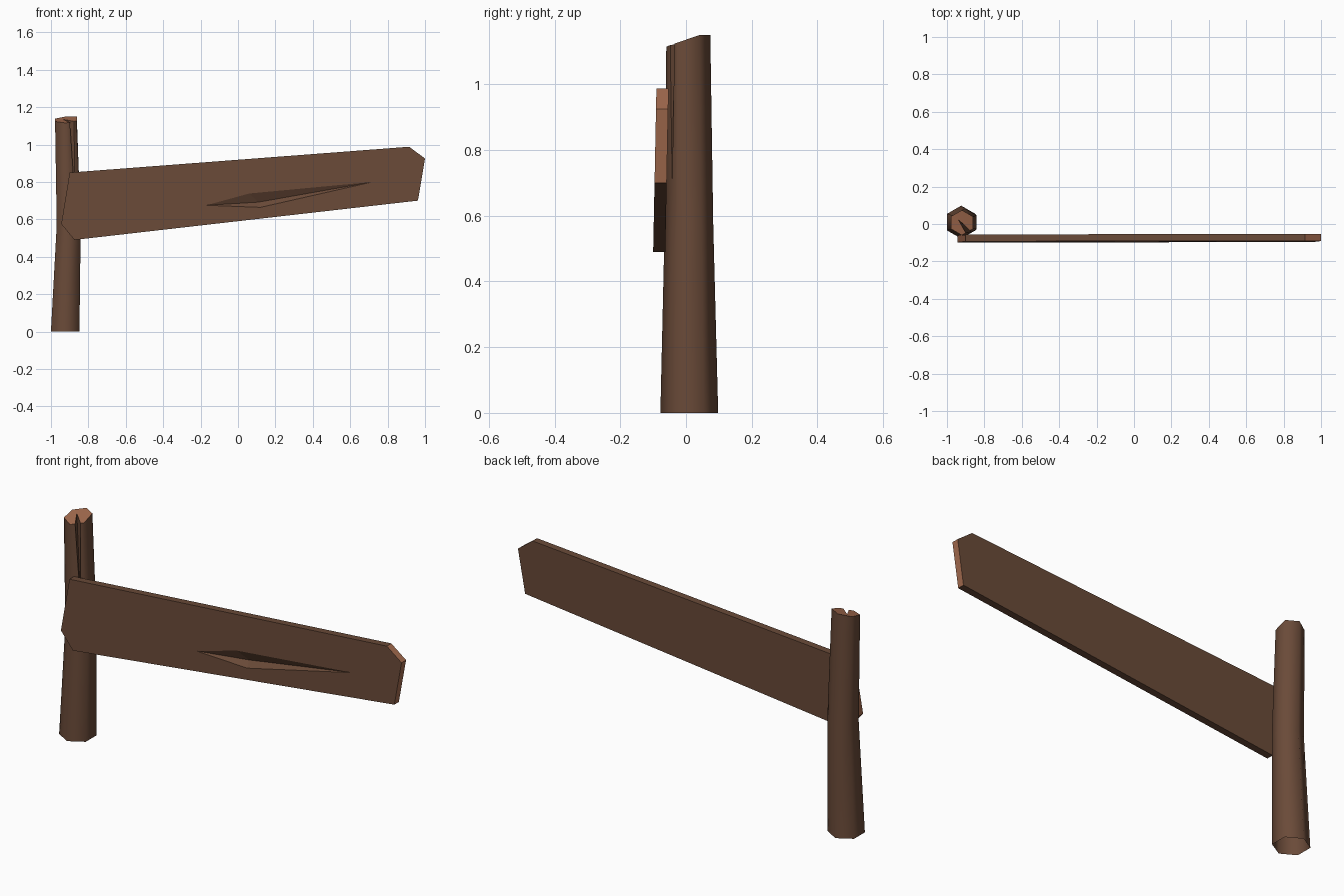
import bpy, bmesh, math
from mathutils import Vector

if "Cube" in bpy.data.objects:
    bpy.data.objects.remove(bpy.data.objects["Cube"])


def material(name, rgb):
    m = bpy.data.materials.new(name)
    m.diffuse_color = (*rgb, 1)
    m.use_nodes = True
    m.node_tree.nodes["Principled BSDF"].inputs["Base Color"].default_value = m.diffuse_color
    return m


bark = material("dark wood", (0.144, 0.069, 0.040))
cut = material("cut end wood", (0.365, 0.145, 0.076))


def finish(bm, name, smooth_angle=None):
    bmesh.ops.recalc_face_normals(bm, faces=bm.faces)
    if smooth_angle:
        for f in bm.faces:
            f.smooth = True
        for e in bm.edges:
            e.smooth = e.calc_face_angle(0) < math.radians(smooth_angle)
    me = bpy.data.meshes.new(name)
    bm.to_mesh(me)
    bm.free()
    me.materials.append(bark)
    me.materials.append(cut)
    ob = bpy.data.objects.new(name, me)
    bpy.context.collection.objects.link(ob)
    return ob


# Post: three hexagonal rings, slanted top, open underside, split at the front right
bm = bmesh.new()
top_z = [1.115, 1.127, 1.15, 1.15, 1.138, 1.123]


def ring(cx, cy, r, zs):
    out = []
    for i in range(6):
        a = math.radians(270 + 60 * i)
        out.append(bm.verts.new((cx + r * math.cos(a), cy + r * math.sin(a), zs[i])))
    return out


base = ring(-0.924, 0.010, 0.088, [0] * 6)
mid = ring(-0.905, 0.009, 0.074, [0.57] * 6)
top = ring(-0.920, 0.007, 0.067, top_z)
for i in range(6):
    j = (i + 1) % 6
    bm.faces.new((base[i], base[j], mid[j], mid[i]))
    if i:
        bm.faces.new((mid[i], mid[j], top[j], top[i]))
p = bm.verts.new(top[0].co.lerp(top[1].co, 0.36))
q = bm.verts.new(top[0].co.lerp(top[1].co, 0.74))
deep = bm.verts.new((-0.94, 0.025, 1.135))
low_a = mid[0].co.lerp(top[0].co, 0.23)
low_b = mid[1].co.lerp(top[1].co, 0.23)
root = bm.verts.new(low_a.lerp(low_b, 0.6))
bm.faces.new((mid[0], root, p, top[0]))
bm.faces.new((mid[0], mid[1], root))
bm.faces.new((mid[1], top[1], q, root))
bm.faces.new((p, root, deep))
bm.faces.new((q, deep, root))
# End grain on the two halves of the top
for loop in ((top[0], p, deep, top[4], top[5]),
             (q, top[1], top[2], top[3], top[4], deep)):
    bm.faces.new(loop).material_index = 1
finish(bm, "post", 65)

# Board: slightly tilted plank with chipped corners and a gouge in the front
bm = bmesh.new()
outline = [(-0.945, 0.575), (-0.90, 0.85), (0.915, 0.988),
           (1.0, 0.925), (0.962, 0.70), (-0.875, 0.49)]
THICK = 0.037


def point(x, z, depth=0.0):
    return bm.verts.new(Vector((x, -0.10 + 0.02 * (z - 0.49) + depth, z)))


front = [point(x, z) for x, z in outline]
back = [point(x, z, THICK) for x, z in outline]
bm.faces.new(back)
for i in range(6):
    j = (i + 1) % 6
    f = bm.faces.new((front[i], front[j], back[j], back[i]))
    f.material_index = 0 if i in (1, 4) else 1   # sawn ends are lighter

left, right = point(-0.17, 0.675), point(0.72, 0.80)
upper, lower = point(0.06, 0.738), point(0.12, 0.664)
crease = point(0.11, 0.692, 0.03)
bm.faces.new((front[0], front[1], front[2], front[3], right, upper, left))
bm.faces.new((front[0], left, lower, right, front[3], front[4], front[5]))
rim = [left, upper, right, lower]
for i in range(4):
    bm.faces.new((rim[i], rim[(i + 1) % 4], crease))
finish(bm, "sign_board")
